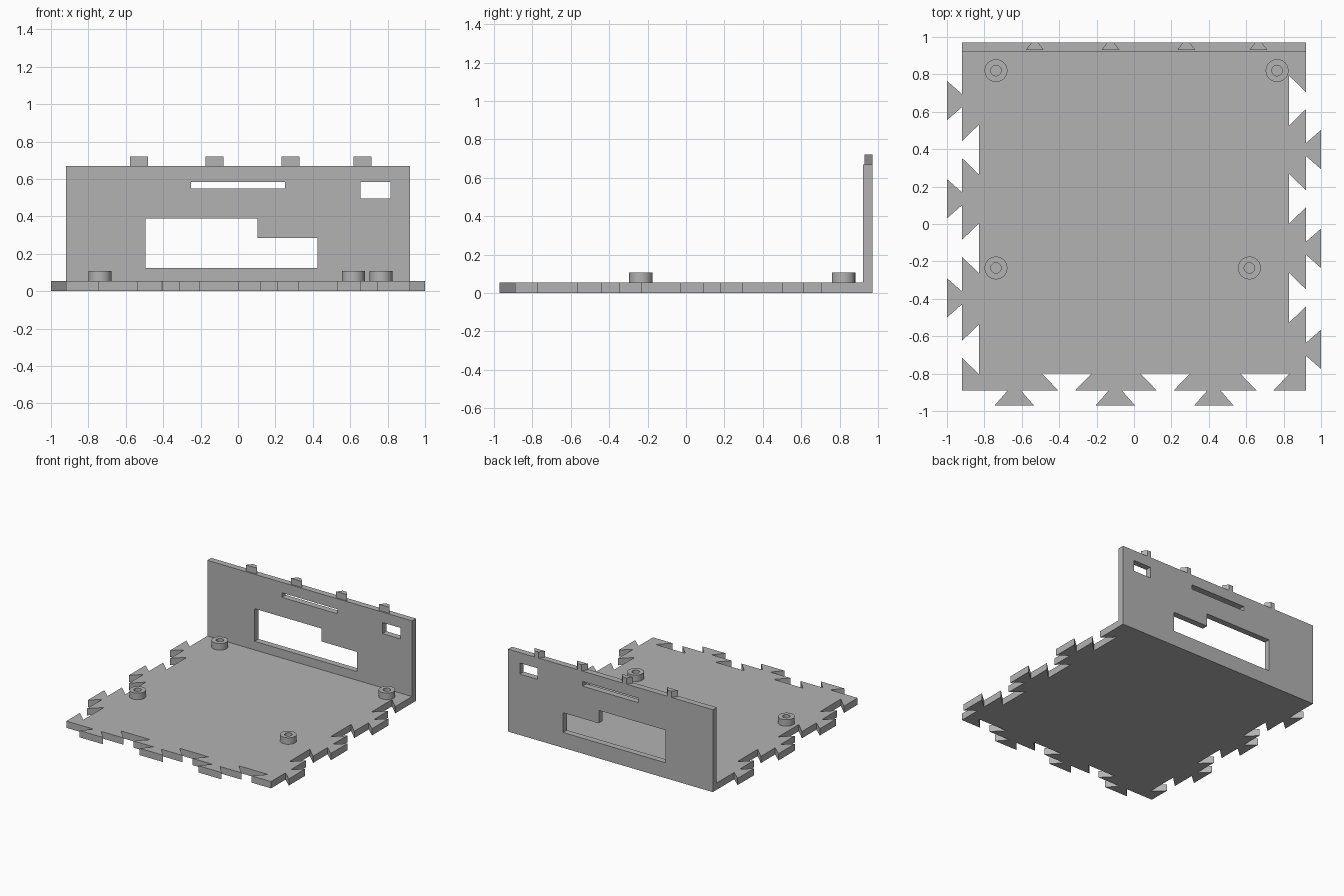
import bpy, bmesh, math
from mathutils import Matrix

cube = bpy.data.objects.get("Cube")
if cube:
    bpy.data.objects.remove(cube, do_unlink=True)

GREY = (0.45, 0.45, 0.45, 1)
grey = bpy.data.materials.new("light_grey_plastic")
grey.use_nodes = True
grey.diffuse_color = GREY
grey.node_tree.nodes["Principled BSDF"].inputs["Base Color"].default_value = GREY

HALF_W, FRONT, WALL_IN, WALL_OUT = 0.92, -0.89, 0.92, 0.97
FLOOR_H, WALL_H = 0.055, 0.67


def plate(name, loops, low, high, upright=False):
    """Extrude closed loops between two levels; inner loops become holes."""
    curve = bpy.data.curves.new(name, "CURVE")
    curve.dimensions = "2D"
    curve.fill_mode = "BOTH"
    curve.extrude = (high - low) / 2
    for loop in loops:
        spline = curve.splines.new("POLY")
        spline.points.add(len(loop) - 1)
        for point, (x, y) in zip(spline.points, loop):
            point.co = (x, y, 0, 1)
        spline.use_cyclic_u = True
    temp = bpy.data.objects.new(name + "_outline", curve)
    bpy.context.collection.objects.link(temp)
    graph = bpy.context.evaluated_depsgraph_get()
    mesh = bpy.data.meshes.new_from_object(temp.evaluated_get(graph))
    bpy.data.objects.remove(temp, do_unlink=True)
    mesh.name = name
    middle = (low + high) / 2
    if upright:
        mesh.transform(Matrix.Translation((0, middle, 0)) @ Matrix.Rotation(math.pi / 2, 4, "X"))
    else:
        mesh.transform(Matrix.Translation((0, 0, middle)))
    bm = bmesh.new()
    bm.from_mesh(mesh)
    bmesh.ops.remove_doubles(bm, verts=bm.verts, dist=0.0001)
    bmesh.ops.recalc_face_normals(bm, faces=bm.faces)
    for face in bm.faces:
        face.smooth = False
    bm.to_mesh(mesh)
    bm.free()
    mesh.materials.clear()
    mesh.materials.append(grey)
    obj = bpy.data.objects.new(name, mesh)
    bpy.context.collection.objects.link(obj)
    return obj


def rect(x0, x1, y0, y1):
    return [(x0, y0), (x1, y0), (x1, y1), (x0, y1)]


def circle(x, y, r, n=48):
    return [(x + r * math.cos(2 * math.pi * i / n), y + r * math.sin(2 * math.pi * i / n))
            for i in range(n)]


def dovetails(tails, notches, step):
    """Positions along an edge and offsets outward, ordered by step (+1 or -1)."""
    joints = [(c, 0.035, 0.105, 0.08) for c in tails] + [(c, 0.045, 0.132, -0.09) for c in notches]
    points = []
    for c, neck, wide, out in sorted(joints, key=lambda j: j[0] * step):
        points += [(c - step * neck, 0), (c - step * wide, out),
                   (c + step * wide, out), (c + step * neck, 0)]
    return points


# Floor with dovetail joints on three edges
upper = (0.66, 0.135, -0.395)
lower = (0.398, -0.13, -0.67)
outline = [(-HALF_W, WALL_IN)]
outline += [(-HALF_W - o, p) for p, o in dovetails(upper, lower, -1)]
outline += [(-HALF_W, FRONT)]
outline += [(p, FRONT - o) for p, o in dovetails((-0.64, -0.1, 0.427), (-0.36, 0.167, 0.7), 1)]
outline += [(HALF_W, FRONT)]
outline += [(HALF_W + o, p) for p, o in dovetails(lower, upper, 1)]
outline += [(HALF_W, WALL_IN)]
plate("floor_plate", [outline], 0, FLOOR_H)

# Back wall with port openings
stepped_port = [(-0.495, 0.125), (0.425, 0.125), (0.425, 0.285),
                (0.105, 0.285), (0.105, 0.39), (-0.495, 0.39)]
plate("back_wall", [rect(-HALF_W, HALF_W, 0, WALL_H), stepped_port,
                    rect(-0.25, 0.25, 0.548, 0.585), rect(0.655, 0.815, 0.495, 0.585)],
      WALL_IN, WALL_OUT, upright=True)

# Dovetail tabs on top of the wall
for i, x in enumerate((-0.53, -0.125, 0.28, 0.665)):
    tab = [(x - 0.048, WALL_IN + 0.01), (x + 0.048, WALL_IN + 0.01),
           (x + 0.018, WALL_OUT), (x - 0.018, WALL_OUT)]
    plate(f"wall_tab_{i + 1}", [tab], WALL_H, 0.72)

# Hollow mounting posts
for i, (x, y) in enumerate(((-0.738, 0.82), (0.765, 0.82), (-0.738, -0.235), (0.617, -0.235))):
    post = plate(f"mounting_post_{i + 1}", [circle(x, y, 0.061), circle(x, y, 0.028)],
                 FLOOR_H, 0.108)
    bpy.ops.object.select_all(action="DESELECT")
    post.select_set(True)
    bpy.context.view_layer.objects.active = post
    bpy.ops.object.shade_smooth_by_angle(angle=math.radians(30))
